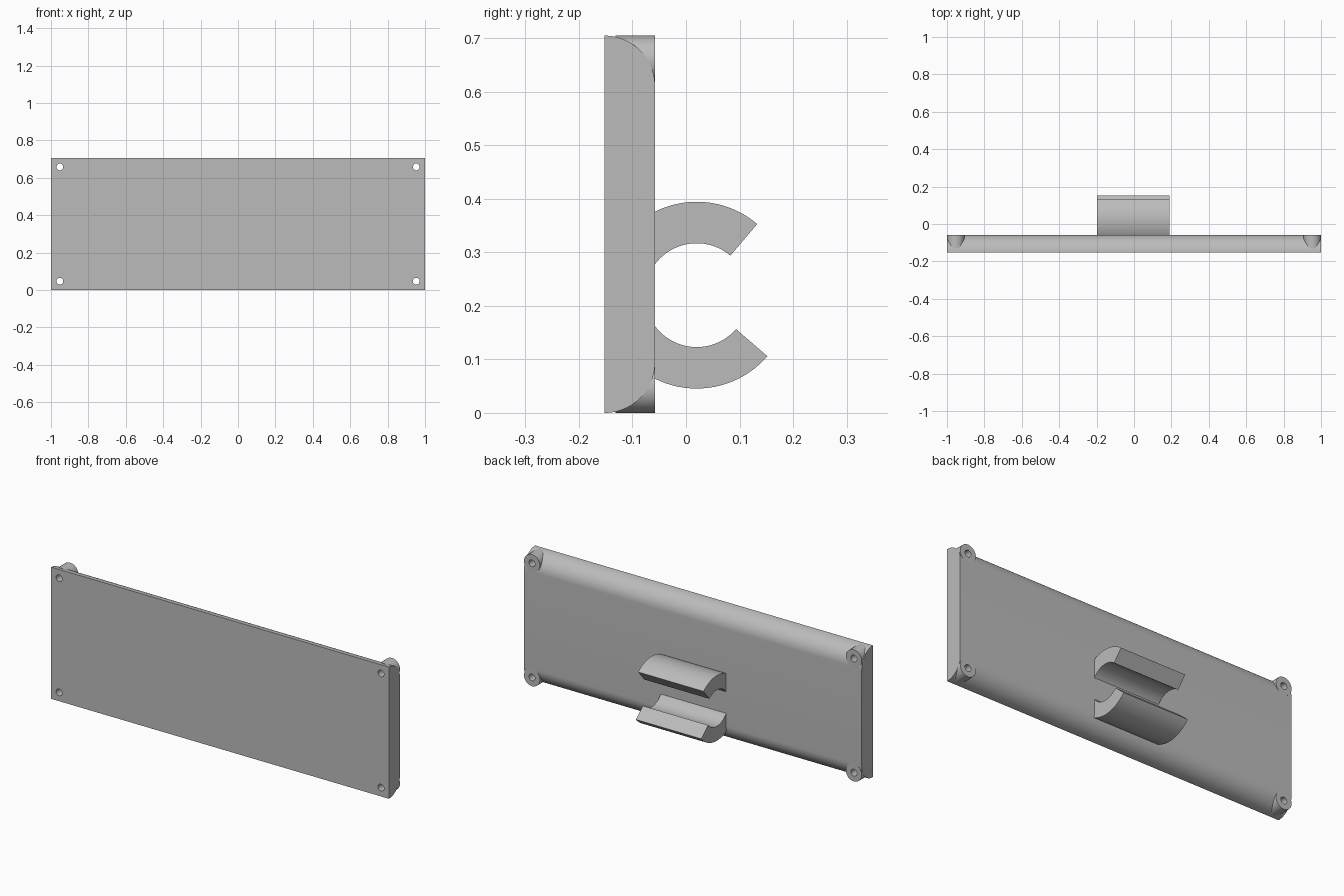
import bpy, math
from mathutils import Matrix

if "Cube" in bpy.data.objects:
    bpy.data.objects.remove(bpy.data.objects["Cube"])

HEIGHT, FRONT, BACK = 0.705, -0.152, -0.058
ROUND = BACK - FRONT
BOSS_R, HOLE_R = 0.047, 0.018

grey = bpy.data.materials.new("plain_grey")
grey.use_nodes = True
colour = (0.5, 0.5, 0.5, 1)
grey.diffuse_color = colour
grey.node_tree.nodes["Principled BSDF"].inputs["Base Color"].default_value = colour


def arc(cy, cz, r, start, end, steps):
    """Points (y, z) along a circular arc, angles in degrees."""
    angles = [math.radians(start + (end - start) * i / steps) for i in range(steps + 1)]
    return [(cy + r * math.cos(a), cz + r * math.sin(a)) for a in angles]


def extrude_x(name, profile, x0, x1):
    """Solid made by sweeping a counter-clockwise (y, z) profile along x."""
    n = len(profile)
    verts = [(x, y, z) for x in (x0, x1) for y, z in profile]
    faces = [tuple(reversed(range(n))), tuple(range(n, 2 * n))]
    faces += [(i, (i + 1) % n, n + (i + 1) % n, n + i) for i in range(n)]
    mesh = bpy.data.meshes.new(name)
    mesh.from_pydata(verts, [], faces)
    mesh.materials.append(grey)
    obj = bpy.data.objects.new(name, mesh)
    bpy.context.collection.objects.link(obj)
    return obj


def cylinder_y(name, x, z, r, y0, y1):
    bpy.ops.mesh.primitive_cylinder_add(
        vertices=48, radius=r, depth=y1 - y0,
        location=(x, (y0 + y1) / 2, z), rotation=(math.pi / 2, 0, 0))
    obj = bpy.context.object
    obj.name = name
    obj.data.materials.append(grey)
    return obj


def boolean(obj, other, operation):
    mod = obj.modifiers.new("cut", 'BOOLEAN')
    mod.object, mod.operation, mod.solver = other, operation, 'EXACT'
    bpy.context.view_layer.objects.active = obj
    bpy.ops.object.modifier_apply(modifier=mod.name)


def smooth(obj):
    bpy.ops.object.select_all(action='DESELECT')
    obj.select_set(True)
    bpy.context.view_layer.objects.active = obj
    bpy.ops.object.shade_smooth_by_angle(angle=math.radians(30))


# Plate with rounded top and bottom back edges
profile = arc(FRONT, ROUND, ROUND, -90, 0, 24)
profile += arc(FRONT, HEIGHT - ROUND, ROUND, 0, 90, 24)
plate = extrude_x("plate", profile, -1, 1)

# Screw bosses at the corners, each with a hole through the plate
for side, sx in (("left", 1), ("right", -1)):
    for level, z in (("lower", BOSS_R), ("upper", HEIGHT - BOSS_R)):
        x = sx * (1 - BOSS_R)
        boss = cylinder_y(f"{side}_{level}_boss", x, z, BOSS_R, FRONT + 0.02, BACK)
        drill = cylinder_y("drill", x, z, HOLE_R, FRONT - 0.1, BACK + 0.1)
        drill.hide_render = True
        boolean(plate, drill, 'DIFFERENCE')
        boolean(boss, drill, 'DIFFERENCE')
        bpy.data.objects.remove(drill)
        smooth(boss)
smooth(plate)

# Clip made of two curved jaws rooted in the plate
for name, start, end in (("upper_jaw", 49.6, 150), ("lower_jaw", -150, -40.8)):
    ring = arc(0.02, 0.22, 0.1745, start, end, 40)
    ring += reversed(arc(0.02, 0.22, 0.097, start, end, 40))
    smooth(extrude_x(name, ring, -0.197, 0.19))
